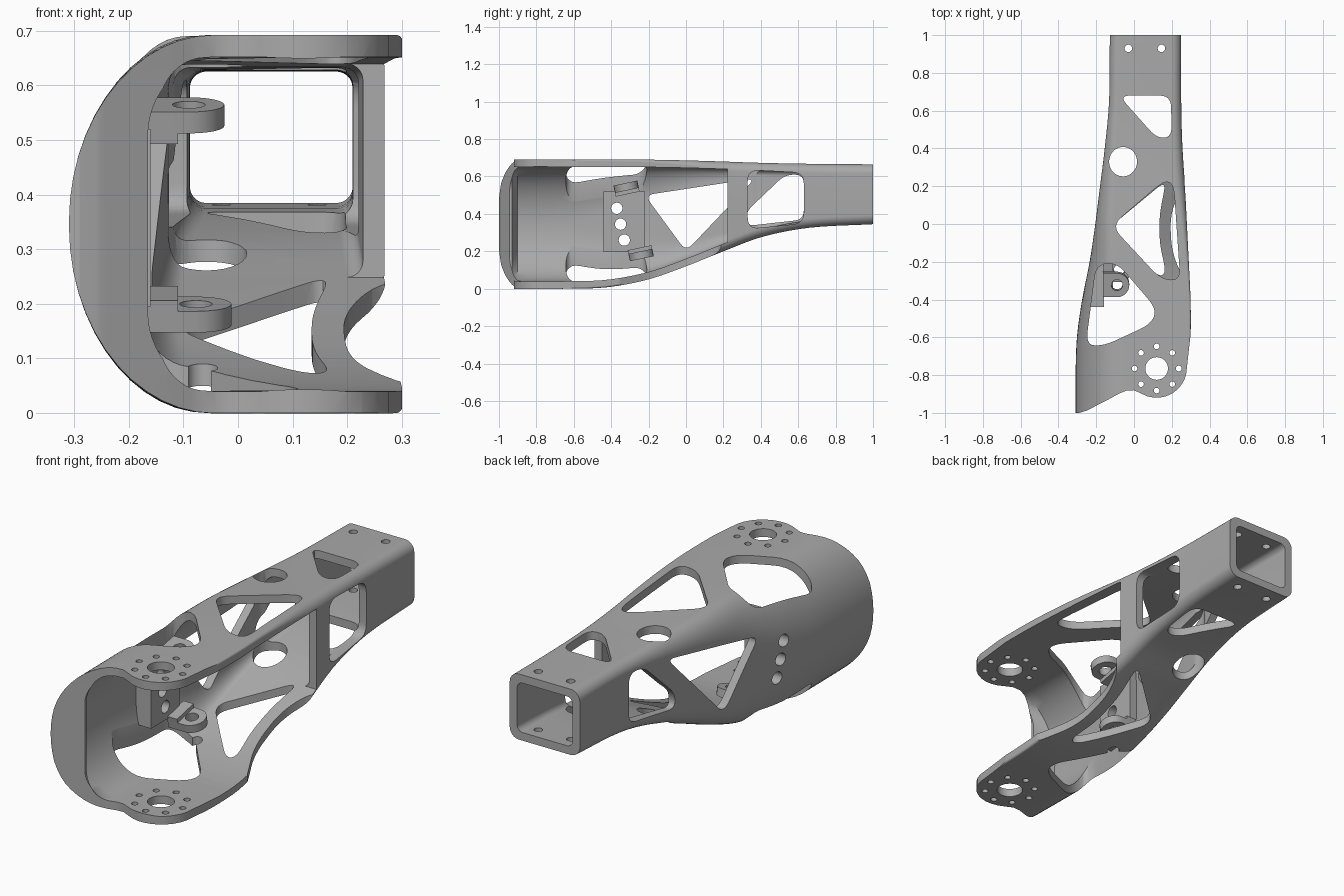
import bpy, bmesh, math
from mathutils import Matrix, Vector

if "Cube" in bpy.data.objects:
    bpy.data.objects.remove(bpy.data.objects["Cube"])

grey = bpy.data.materials.new("machined grey")
grey.use_nodes = True
grey.diffuse_color = (0.4, 0.4, 0.4, 1)
grey.node_tree.nodes["Principled BSDF"].inputs["Base Color"].default_value = grey.diffuse_color

WALL = 0.04
# shell keys: y, left x, right x, bottom z, top z, left corner width, left corner height, right corner
KEYS = [
    (-1.05, -.31, .30, 0, .692, .27, .342, .01),
    (-.64, -.305, .30, 0, .692, .25, .335, .01),
    (-.42, -.278, .30, .008, .691, .2, .29, .01),
    (-.2, -.235, .29, .05, .69, .14, .22, .015),
    (0, -.205, .28, .12, .686, .1, .14, .03),
    (.2, -.18, .27, .2, .68, .08, .1, .05),
    (.4, -.155, .257, .275, .673, .06, .07, .05),
    (.65, -.132, .25, .325, .668, .05, .05, .05),
    (1, -.128, .25, .345, .665, .05, .05, .05),
]


def shell_at(y):
    """Smooth interpolation of the shell keys."""
    y = min(max(y, KEYS[0][0]), KEYS[-1][0])
    i = max(k for k in range(len(KEYS) - 1) if KEYS[k][0] <= y)
    a, b = KEYS[i], KEYS[i + 1]
    before, after = KEYS[max(i - 1, 0)], KEYS[min(i + 2, len(KEYS) - 1)]
    h = b[0] - a[0]
    t = (y - a[0]) / h
    out = []
    for k in range(1, 8):
        m0 = (b[k] - before[k]) / (b[0] - before[0]) * h
        m1 = (after[k] - a[k]) / (after[0] - a[0]) * h
        out.append((2*t**3 - 3*t**2 + 1) * a[k] + (t**3 - 2*t**2 + t) * m0
                   + (3*t**2 - 2*t**3) * b[k] + (t**3 - t**2) * m1)
    return out


def ring(y, xl, xr, zb, zt, rx, rz, r, n=14):
    """Rounded section with wide left corners."""
    pts = []
    for cx, cz, a, b, start in ((xr - r, zt - r, r, r, 0), (xl + rx, zt - rz, rx, rz, 1),
                                (xl + rx, zb + rz, rx, rz, 2), (xr - r, zb + r, r, r, 3)):
        for k in range(n):
            ang = (start + k / (n - 1)) * math.pi / 2
            pts.append((cx + a * math.cos(ang), y, cz + b * math.sin(ang)))
    return pts


def build(name, rings):
    """Closed skin through equal rings."""
    bm = bmesh.new()
    rows = [[bm.verts.new(p) for p in pts] for pts in rings]
    n = len(rows[0])
    for a, b in zip(rows, rows[1:]):
        for k in range(n):
            bm.faces.new((a[k], a[(k + 1) % n], b[(k + 1) % n], b[k]))
    if len(rows) > 2:
        bmesh.ops.triangulate(bm, faces=bm.faces[:])
    bm.faces.new(rows[0])
    bm.faces.new(rows[-1])
    bmesh.ops.recalc_face_normals(bm, faces=bm.faces[:])
    mesh = bpy.data.meshes.new(name)
    bm.to_mesh(mesh)
    bm.free()
    mesh.materials.append(grey)
    obj = bpy.data.objects.new(name, mesh)
    bpy.context.scene.collection.objects.link(obj)
    return obj


def rounded(points, radius, n=7):
    out = []
    for i, p in enumerate(points):
        p, a, b = Vector(p), Vector(points[i - 1]), Vector(points[(i + 1) % len(points)])
        s = p + (a - p).normalized() * min(radius, (a - p).length * .48)
        e = p + (b - p).normalized() * min(radius, (b - p).length * .48)
        for k in range(n):
            t = k / (n - 1)
            out.append(s * (1 - t)**2 + p * 2*t*(1 - t) + e * t*t)
    return out


def circle(u, v, r, n=28):
    return [(u + r * math.cos(k * math.tau / n), v + r * math.sin(k * math.tau / n)) for k in range(n)]


def prism(name, outline, axis, lo, hi):
    def place(p, h):
        return (p[0], p[1], h) if axis == "z" else (h, p[0], p[1])
    return build(name, [[place(p, h) for p in outline] for h in (lo, hi)])


def cut(target, cutter, keep=False):
    cutter.hide_render = True
    mod = target.modifiers.new("cut", "BOOLEAN")
    mod.operation, mod.solver, mod.object = "DIFFERENCE", "EXACT", cutter
    bpy.context.view_layer.objects.active = target
    bpy.ops.object.modifier_apply(modifier=mod.name)
    if not keep:
        bpy.data.objects.remove(cutter)


def cut_z(target, outline, lo=-.2, hi=1):
    cut(target, prism("cutter", outline, "z", lo, hi))


# Outer shell
steps = 36
arm = build("arm_shell", [ring(y, *shell_at(y)) for y in
                          [-1.05 + 2.05 * k / steps for k in range(steps + 1)]])

# Hollow: narrow front lip, open right side, closed tube at the back
STRUT = .22


def hollow(y, is_open):
    xl, xr, zb, zt, rx, rz, r = shell_at(y)
    t = WALL
    return ring(y, xl + t, .6 if is_open else xr - t, zb + t, zt - t,
                max(rx - t, .03), max(rz - t, .03), max(r - t, .03))


lip = (-.165, .6, .045, .648, .13, .14, .03)
rings = [ring(-1.2, *lip), ring(-.93, *lip)]
rings += [hollow(-.9 + (STRUT + .9) * k / 20, True) for k in range(21)]
rings += [hollow(STRUT + .001 + (1.05 - STRUT) * k / 14, False) for k in range(15)]
cut(arm, build("cutter", rings))

# Front outline with the hub lobe
lobe = [(.12 + .16 * math.cos(math.radians(a)), -.76 + .16 * math.sin(math.radians(a)))
        for a in range(-120, 1, 12)]
cut_z(arm, [(-.4, -1.2), (-.4, -1), (-.29, -1), (-.25, -.988), (-.13, -.926), (-.08, -.898),
            (-.04, -.882), (0, -.88)] + lobe + [(.3, -.58), (.4, -.5), (.4, -1.2)])

# Openings through both plates
cut_z(arm, rounded([(-.255, -.64), (-.2, -.215), (-.09, -.205), (.12, -.45), (.09, -.53), (-.16, -.645)], .07))
cut_z(arm, rounded([(-.08, .68), (.195, .68), (.2, .46), (.12, .455)], .06))
cut_z(arm, [(-.058 + (x + .058) * .95, y) for x, y in circle(-.058, .33, .078)])
# Upper triangle, lower triangle with a curved strut
cut_z(arm, rounded([(.16, .23), (-.12, -.01), (.14, -.29), (.245, -.3), (.21, .21)], .07), .5, 1)
cut_z(arm, rounded([(.17, .23), (-.12, -.01), (.13, -.28), (.17, -.26), (.135, -.1), (.135, .05)], .06), -.2, .4)
cut_z(arm, rounded([(.33, -.42), (.2, -.16), (.19, .06), (.27, .218), (.5, .218), (.5, -.42)], .09), -.2, .34)

# Bearing holes, bolt circles and end bolts
HUB = (.12, -.765)
cut_z(arm, circle(*HUB, .06))
for k in range(8):
    a = k * math.pi / 4
    cut_z(arm, circle(HUB[0] + .117 * math.cos(a), HUB[1] + .117 * math.sin(a), .015, 14))
for x in (-.03, .145):
    cut_z(arm, circle(x, .93, .02, 16))
cut_z(arm, circle(-.065, -.23, .028), -.2, .15)

# Left wall windows and right wall window
for outline in ([(-.22, .5), (.37, .59), (0, .2)],
                [(.63, .61), (.63, .37), (.32, .335), (.32, .41), (.53, .61)]):
    cut(arm, prism("cutter", rounded(outline, .05), "x", -.5, 0))
cut(arm, prism("cutter", rounded([(.33, .635), (.63, .62), (.63, .35), (.33, .32)], .06), "x", .1, .5))

# Mounting pad on the left wall, with three holes
pad = prism("mounting_pad", [(-.25, -.44), (-.16, -.44), (-.16, -.22), (-.205, -.22)], "z", .195, .52)
for y, z in ((-.37, .43), (-.35, .345), (-.33, .26)):
    hole = prism("cutter", circle(y, z, .03), "x", -.5, 0)
    cut(pad, hole, keep=True)
    cut(arm, hole)


# Hinge lugs on the pad
def lug(name, tip, y, z, side):
    w = .065
    tab = [(-.165, w), (-.165, -w)] + [
        (tip - w + w * math.cos(math.radians(a)), w * math.sin(math.radians(a))) for a in range(-90, 91, 15)]
    body = prism(name, tab, "z", -.02, .02)
    cut_z(body, circle(tip - w, 0, .03), -1, 1)
    step = prism(name + "_step", [(-.165, -w), (-.11, -w), (-.11, w), (-.165, w)], "z",
                 *sorted((side * .019, side * .04)))
    for o in (body, step):
        o.data.transform(Matrix.Translation((0, y, z)) @ Matrix.Rotation(math.radians(12), 4, "X"))
    return [body, step]


parts = [arm, pad] + lug("lower_lug", -.012, -.24, .18, 1) + lug("upper_lug", -.025, -.32, .545, -1)

# Smooth skin with crisp edges
bpy.ops.object.select_all(action="DESELECT")
for o in parts:
    o.select_set(True)
bpy.context.view_layer.objects.active = arm
bpy.ops.object.shade_smooth_by_angle(angle=math.radians(30))
